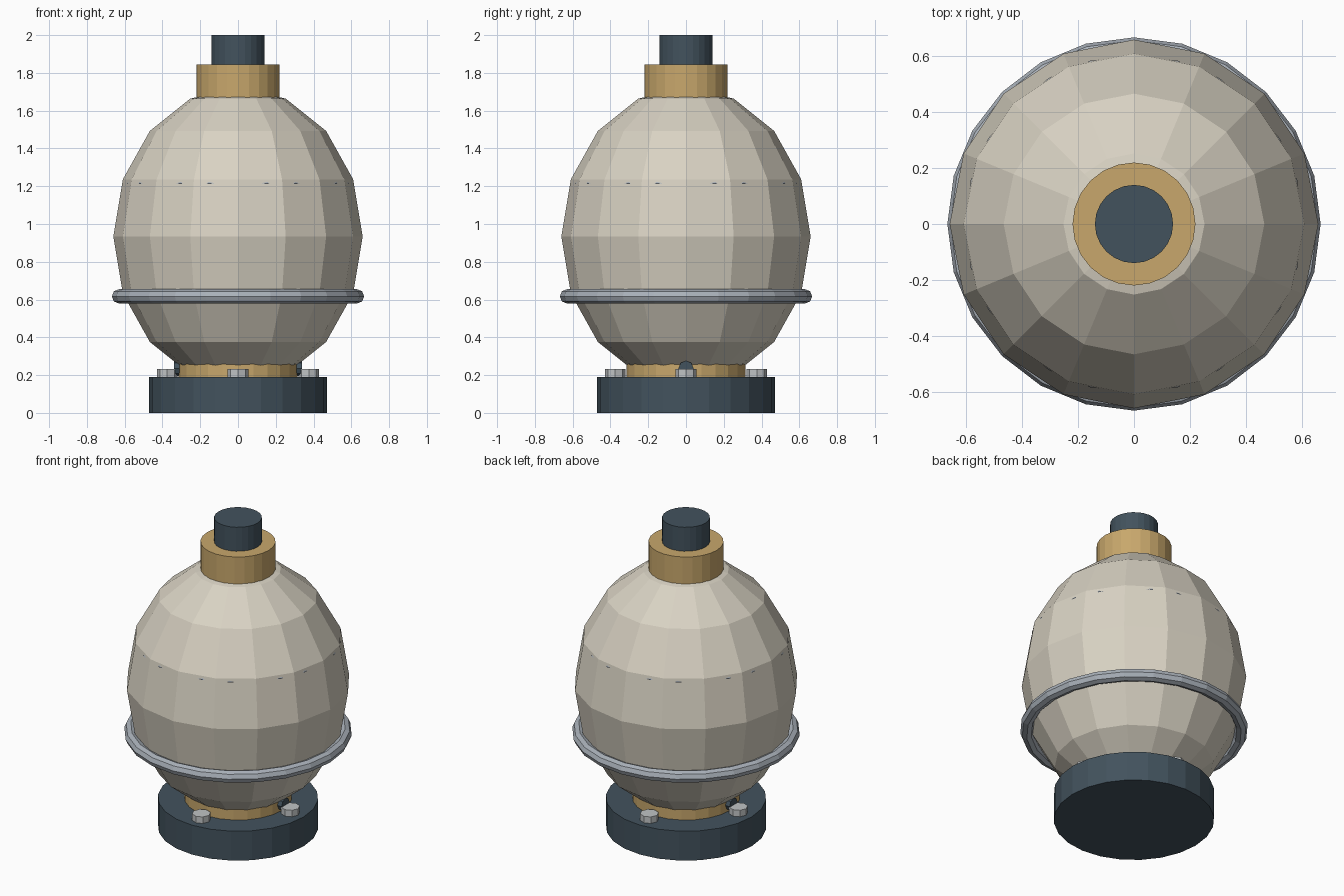
import bpy
import math
from mathutils import Matrix

cube = bpy.data.objects.get("Cube")
if cube:
    bpy.data.objects.remove(cube, do_unlink=True)


def material(name, rgb):
    mat = bpy.data.materials.new(name)
    mat.use_nodes = True
    colour = (*rgb, 1.0)
    mat.diffuse_color = colour
    mat.node_tree.nodes["Principled BSDF"].inputs["Base Color"].default_value = colour
    return mat


cream = material("cream", (0.69, 0.645, 0.545))
brass = material("brass", (0.58, 0.39, 0.15))
slate = material("dark slate", (0.055, 0.085, 0.11))
steel = material("steel", (0.40, 0.44, 0.49))
pale_metal = material("pale metal", (0.53, 0.55, 0.56))


def finish(name, mat):
    obj = bpy.context.object
    obj.name = obj.data.name = name
    obj.data.materials.append(mat)
    return obj


def cylinder(name, mat, radius, bottom, top, x=0, y=0, sides=24):
    bpy.ops.mesh.primitive_cylinder_add(
        vertices=sides, radius=radius, depth=top - bottom,
        location=(x, y, (bottom + top) / 2))
    return finish(name, mat)


def ring(name, mat, major, minor, z):
    bpy.ops.mesh.primitive_torus_add(
        major_radius=major, minor_radius=minor,
        major_segments=24, minor_segments=8, location=(0, 0, z))
    return finish(name, mat)


# Base plate and lower collar
cylinder("base_plate", slate, 0.47, 0, 0.19)
cylinder("lower_collar", brass, 0.315, 0.19, 0.28)

# Faceted egg-shaped body
bpy.ops.mesh.primitive_uv_sphere_add(segments=16, ring_count=8, radius=1,
                                     location=(0, 0, 0.934))
body = finish("body", cream)
body.data.transform(Matrix.Diagonal((0.66, 0.66, 0.79, 1)))

# Protruding band and the seam just breaking the surface
ring("lower_band", steel, 0.63, 0.038, 0.617)
ring("upper_seam", steel, 0.587, 0.018, 1.215)

# Neck and stem
cylinder("neck_collar", brass, 0.22, 1.66, 1.845)
cylinder("stem", slate, 0.14, 1.84, 2.0)

# Cross pin through the lower collar
pin = cylinder("cross_pin", slate, 0.04, -0.34, 0.34, sides=8)
pin.data.transform(Matrix.Rotation(math.pi / 2, 4, "Y"))
pin.location = (0, 0, 0.236)

# Four base bolts
for i, side in enumerate(("left", "back", "right", "front")):
    angle = i * math.pi / 2
    cylinder(side + "_bolt", pale_metal, 0.055, 0.185, 0.232,
             0.375 * math.cos(angle), 0.375 * math.sin(angle), sides=8)
